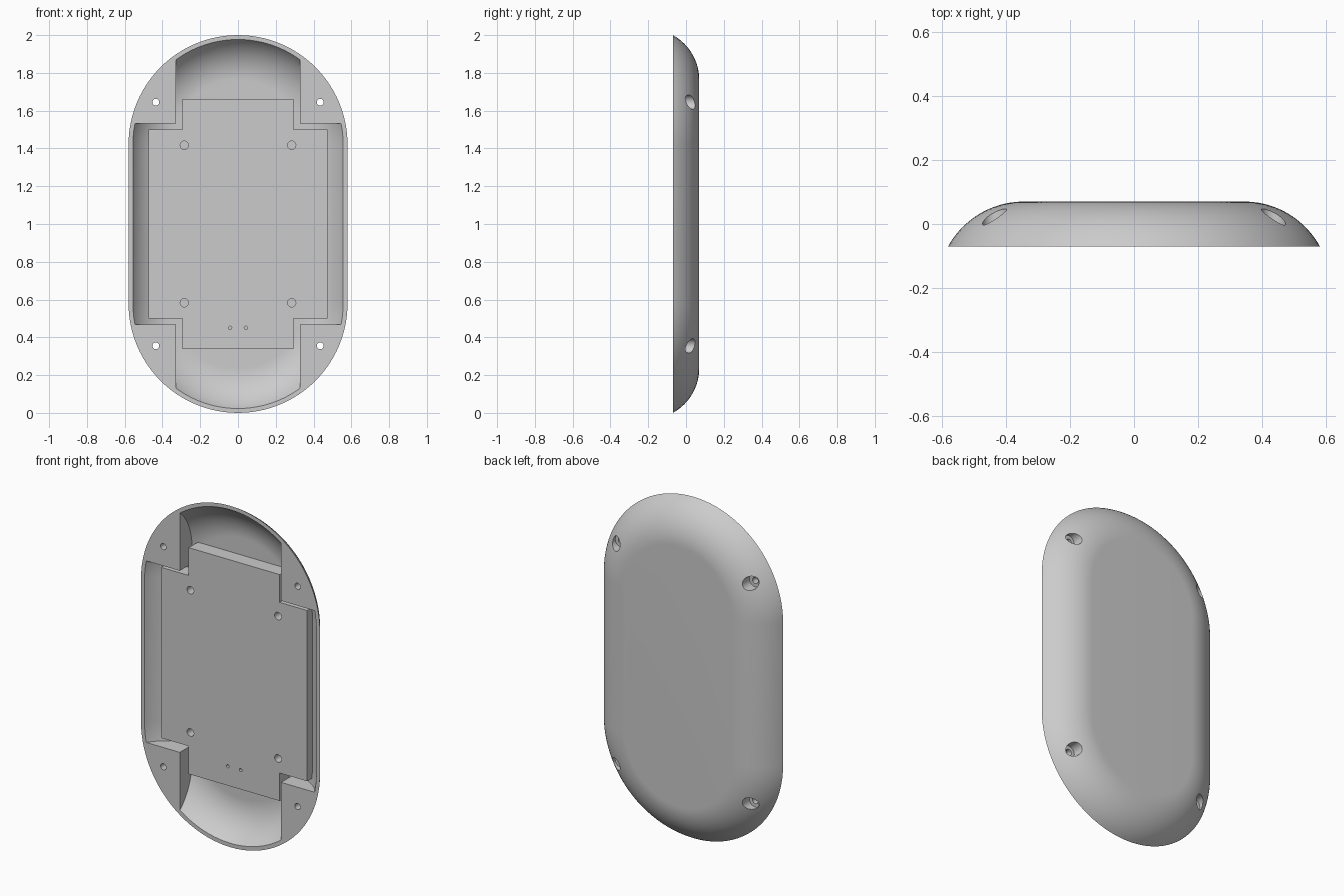
import bpy, bmesh, math

old = bpy.data.objects.get("Cube")
if old:
    bpy.data.objects.remove(old, do_unlink=True)

FRONT, BACK = -0.07, 0.07
HALF_W, MID, STRAIGHT = 0.58, 1.0, 0.42
ARC, WALL = 0.27, 0.02
FLAT = HALF_W - math.sqrt(ARC**2 - (ARC - BACK + FRONT)**2)   # radius of the flat back

grey = bpy.data.materials.new("plastic_grey")
grey.use_nodes = True
colour = (0.6, 0.6, 0.6, 1)
grey.diffuse_color = colour
grey.node_tree.nodes["Principled BSDF"].inputs["Base Color"].default_value = colour


def finish(name, bm):
    bmesh.ops.recalc_face_normals(bm, faces=bm.faces)
    mesh = bpy.data.meshes.new(name)
    bm.to_mesh(mesh)
    bm.free()
    obj = bpy.data.objects.new(name, mesh)
    bpy.context.collection.objects.link(obj)
    mesh.materials.append(grey)
    return obj


def stadium(radius, n=48):
    pts = []
    for side in (1, -1):
        for i in range(n + 1):
            a = math.pi * i / n
            pts.append((side * radius * math.cos(a),
                        MID + side * (STRAIGHT + radius * math.sin(a))))
    return pts


def dome(name, arc, lead=0.0, steps=20):
    """Stadium dish: rounded rim rising to a flat back."""
    centre_y = BACK - ARC
    end = math.acos((FRONT - centre_y) / arc)
    rings = [(FLAT + arc * math.sin(end * i / steps),
              centre_y + arc * math.cos(end * i / steps)) for i in range(steps + 1)]
    if lead:
        rings.append((rings[-1][0], FRONT - lead))
    bm = bmesh.new()
    loops = [[bm.verts.new((x, y, z)) for x, z in stadium(r)] for r, y in rings]
    for a, b in zip(loops, loops[1:]):
        for i in range(len(a)):
            j = (i + 1) % len(a)
            bm.faces.new((a[i], a[j], b[j], b[i]))
    bm.faces.new(loops[0])
    bm.faces.new(loops[-1])
    return finish(name, bm)


def cross(name, arm_x, arm_z, wide_x, wide_z, y0, y1):
    """Cross-shaped prism, a tall arm crossed by a wide block."""
    quarter = [(wide_x, wide_z), (arm_x, wide_z), (arm_x, arm_z)]
    pts = quarter + [(-x, z) for x, z in reversed(quarter)]
    pts += [(-x, -z) for x, z in pts]
    bm = bmesh.new()
    face = bm.faces.new([bm.verts.new((x, y0, MID + z)) for x, z in pts])
    out = bmesh.ops.extrude_face_region(bm, geom=[face])
    verts = [v for v in out["geom"] if isinstance(v, bmesh.types.BMVert)]
    bmesh.ops.translate(bm, verts=verts, vec=(0, y1 - y0, 0))
    return finish(name, bm)


def pin(x, z, radius, y0, y1):
    bpy.ops.mesh.primitive_cylinder_add(vertices=32, radius=radius, depth=y1 - y0,
                                        location=(x, (y0 + y1) / 2, z),
                                        rotation=(math.pi / 2, 0, 0))
    return bpy.context.object


def boolean(target, cutter, operation):
    mod = target.modifiers.new("cut", "BOOLEAN")
    mod.operation, mod.object, mod.solver = operation, cutter, "EXACT"
    bpy.context.view_layer.objects.active = target
    bpy.ops.object.modifier_apply(modifier=mod.name)
    bpy.data.objects.remove(cutter, do_unlink=True)


# Rounded cover, hollowed to a cross-shaped recess with a raised plate inside
cover = dome("cover_shell", ARC)
recess = dome("recess_cutter", ARC - WALL, lead=0.05)
boolean(recess, cross("recess_outline", 0.328, 1.2, 0.8, 0.532, -0.3, 0.3), "INTERSECT")
boolean(recess, cross("raised_plate", 0.295, 0.663, 0.473, 0.5, -0.035, 0.3), "DIFFERENCE")
boolean(cover, recess, "DIFFERENCE")

# Corner screw holes with wide sockets at the back, and blind holes in the plate
for sx in (-1, 1):
    for sz in (-1, 1):
        x, z = sx * 0.435, MID + sz * 0.645
        boolean(cover, pin(x, z, 0.018, -0.2, 0.2), "DIFFERENCE")
        boolean(cover, pin(x, z, 0.038, -0.02, 0.2), "DIFFERENCE")
        boolean(cover, pin(sx * 0.284, MID + sz * 0.417, 0.022, -0.2, 0.02), "DIFFERENCE")
    boolean(cover, pin(sx * 0.042, 0.45, 0.009, -0.2, 0.02), "DIFFERENCE")

bpy.ops.object.select_all(action="DESELECT")
cover.select_set(True)
bpy.context.view_layer.objects.active = cover
bpy.ops.object.shade_smooth_by_angle(angle=math.radians(30))
